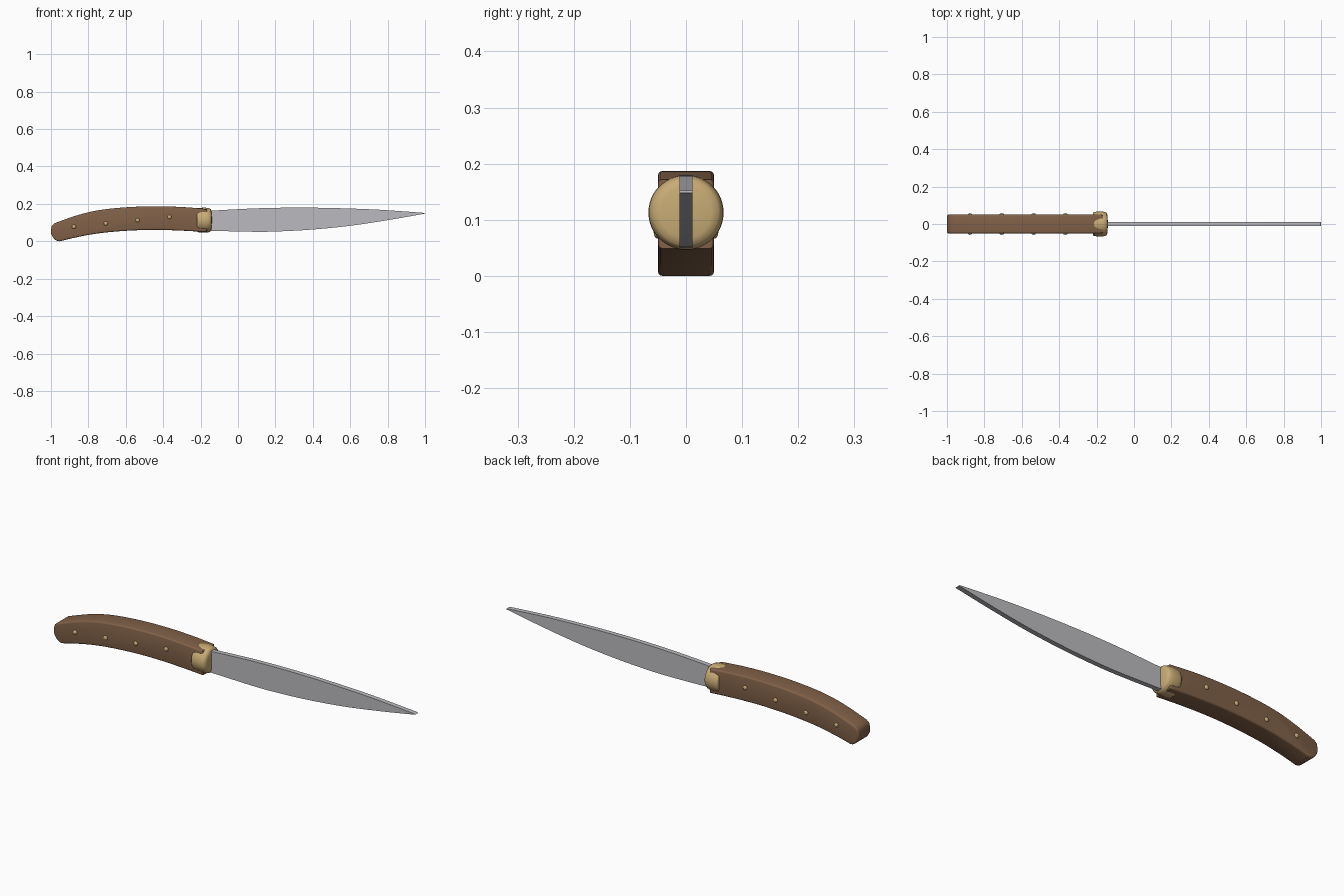
import bpy, bmesh, math
from mathutils import Vector, Matrix

if "Cube" in bpy.data.objects:
    bpy.data.objects.remove(bpy.data.objects["Cube"])


def material(name, rgb):
    m = bpy.data.materials.new(name)
    m.diffuse_color = (*rgb, 1)
    m.use_nodes = True
    m.node_tree.nodes["Principled BSDF"].inputs["Base Color"].default_value = m.diffuse_color
    return m


WOOD = material("walnut wood", (0.22, 0.12, 0.065))
BRASS = material("brass", (0.58, 0.41, 0.18))
STEEL = material("steel", (0.50, 0.50, 0.53))


def smooth_path(pts, steps=6):
    """Catmull-Rom curve through 2D points."""
    p = [Vector(q) for q in pts]
    p = [2 * p[0] - p[1]] + p + [2 * p[-1] - p[-2]]
    out = []
    for a, b, c, d in zip(p, p[1:], p[2:], p[3:]):
        for i in range(steps):
            t = i / steps
            out.append(0.5 * (2 * b + (c - a) * t + (2 * a - 5 * b + 4 * c - d) * t * t
                              + (3 * b - a - 3 * c + d) * t ** 3))
    return out + [p[-2]]


def finish(name, bm, mat, angle=35):
    bmesh.ops.recalc_face_normals(bm, faces=bm.faces)
    me = bpy.data.meshes.new(name)
    bm.to_mesh(me)
    bm.free()
    me.materials.append(mat)
    ob = bpy.data.objects.new(name, me)
    bpy.context.collection.objects.link(ob)
    bpy.ops.object.select_all(action='DESELECT')
    ob.select_set(True)
    bpy.context.view_layer.objects.active = ob
    bpy.ops.object.shade_smooth_by_angle(angle=math.radians(angle))
    return ob


def slab(outline, half, bevel=0):
    """Extrude an x-z outline symmetrically along y."""
    bm = bmesh.new()
    face = bm.faces.new([bm.verts.new((x, -half, z)) for x, z in outline])
    ext = bmesh.ops.extrude_face_region(bm, geom=[face])
    verts = [v for v in ext["geom"] if isinstance(v, bmesh.types.BMVert)]
    bmesh.ops.translate(bm, vec=(0, 2 * half, 0), verts=verts)
    if bevel:
        rim = [e for e in bm.edges if abs(e.verts[0].co.y - e.verts[1].co.y) < 1e-6]
        bmesh.ops.bevel(bm, geom=rim, offset=bevel, segments=3, profile=0.5,
                        affect='EDGES', clamp_overlap=True)
    return bm


def lathe(profile, seg, matrix):
    """Revolve (radius, height) profile around local z."""
    bm = bmesh.new()
    rings = [[bm.verts.new((r * math.cos(2 * math.pi * i / seg),
                            r * math.sin(2 * math.pi * i / seg), h))
              for i in range(seg)] for r, h in profile]
    for a, b in zip(rings, rings[1:]):
        for i in range(seg):
            j = (i + 1) % seg
            bm.faces.new((a[i], a[j], b[j], b[i]))
    bm.faces.new(rings[0])
    bm.faces.new(rings[-1])
    bm.transform(matrix)
    return bm


# Curved wooden handle with rounded edges
top = smooth_path([(-0.98, 0.097), (-0.86, 0.139), (-0.74, 0.167), (-0.58, 0.183),
                   (-0.42, 0.187), (-0.28, 0.182), (-0.165, 0.172)])
bottom = smooth_path([(-0.165, 0.049), (-0.3, 0.057), (-0.45, 0.061), (-0.6, 0.056),
                      (-0.75, 0.042), (-0.87, 0.02), (-0.952, 0.0)])
butt = smooth_path([(-0.965, 0.001), (-0.984, 0.014), (-0.998, 0.038),
                    (-1.0, 0.06), (-0.995, 0.084)], 3)
finish("handle", slab(top + bottom + butt, 0.05, 0.008), WOOD, 50)

# Steel blade, constant thickness, tapering to a point
spine = smooth_path([(-0.18, 0.161), (-0.05, 0.169), (0.12, 0.177), (0.3, 0.180),
                     (0.5, 0.178), (0.75, 0.169), (0.995, 0.152)])
edge = smooth_path([(1.0, 0.148), (0.8, 0.113), (0.6, 0.083), (0.4, 0.063),
                    (0.22, 0.053), (0.08, 0.051), (-0.18, 0.057)])
finish("blade", slab(spine + edge, 0.012), STEEL, 30)

# Rounded brass collar between handle and blade
collar = [(0.060, -0.22), (0.064, -0.215), (0.066, -0.20), (0.067, -0.18),
          (0.066, -0.165), (0.063, -0.152), (0.058, -0.145), (0.045, -0.141), (0.01, -0.14)]
finish("collar", lathe(collar, 48, Matrix.Translation((0, 0, 0.113))
                       @ Matrix.Rotation(math.pi / 2, 4, 'Y')), BRASS, 60)

# Domed brass rivets on both sides
dome = [(0.011, 0.04), (0.011, 0.052), (0.009, 0.055), (0.005, 0.057), (0.001, 0.0575)]
for i in range(4):
    for side, label in ((1, "front"), (-1, "back")):
        place = (Matrix.Translation((-0.877 + 0.17 * i, 0, 0.078 + 0.0173 * i))
                 @ Matrix.Rotation(side * math.pi / 2, 4, 'X'))
        finish(f"rivet_{label}_{i + 1}", lathe(dome, 16, place), BRASS, 50)
